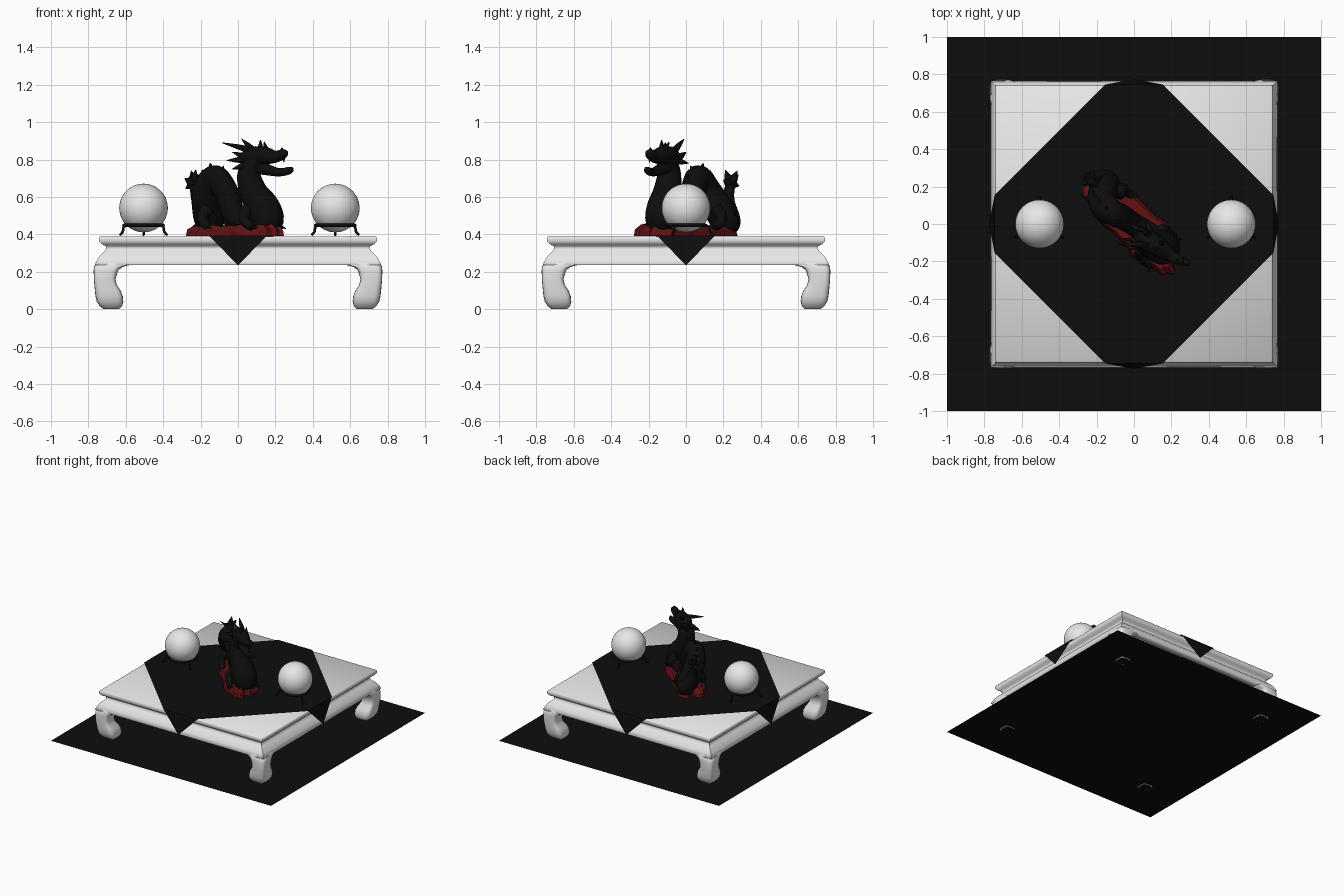
import bpy, bmesh, math, random
from mathutils import Vector

if "Cube" in bpy.data.objects:
    bpy.data.objects.remove(bpy.data.objects["Cube"])

random.seed(4)


def material(name, rgb):
    m = bpy.data.materials.new(name)
    m.diffuse_color = (*rgb, 1)
    m.use_nodes = True
    m.node_tree.nodes["Principled BSDF"].inputs["Base Color"].default_value = m.diffuse_color
    return m


WHITE = material("white", (0.8, 0.8, 0.8))
BLACK = material("black", (0.004, 0.004, 0.004))
RED = material("dark red", (0.12, 0.006, 0.006))


def finish(name, bm, mat, smooth=True):
    bmesh.ops.recalc_face_normals(bm, faces=bm.faces)
    me = bpy.data.meshes.new(name)
    for f in bm.faces:
        f.smooth = smooth
    bm.to_mesh(me)
    bm.free()
    me.materials.append(mat)
    ob = bpy.data.objects.new(name, me)
    bpy.context.collection.objects.link(ob)
    return ob


def loft(bm, rings, cap_start=False, cap_end=False):
    """Join closed rings of points with quads."""
    vs = [[bm.verts.new(p) for p in r] for r in rings]
    n = len(vs[0])
    for a, b in zip(vs, vs[1:]):
        for i in range(n):
            bm.faces.new((a[i], a[(i + 1) % n], b[(i + 1) % n], b[i]))
    if cap_start:
        bm.faces.new(vs[0])
    if cap_end:
        bm.faces.new(vs[-1])
    return vs


def spline(pts, steps=6):
    """Smooth path through (x, y, z, radius) points."""
    p = [Vector(q) for q in pts]
    p = [2 * p[0] - p[1]] + p + [2 * p[-1] - p[-2]]
    out = []
    for a, b, c, d in zip(p, p[1:], p[2:], p[3:]):
        for k in range(steps):
            t = k / steps
            out.append(0.5 * (2 * b + (c - a) * t + (2 * a - 5 * b + 4 * c - d) * t * t
                              + (3 * b - a - 3 * c + d) * t ** 3))
    return out + [p[-2]]


def add_tube(bm, path, sides=12):
    """Sweep a circle of varying radius along a path."""
    c = [Vector(q[:3]) for q in path]
    rings, ref = [], Vector((0.707, 0.707, 0.02))
    for i, q in enumerate(path):
        t = (c[min(i + 1, len(c) - 1)] - c[max(i - 1, 0)]).normalized()
        ref = (ref - t * ref.dot(t)).normalized()
        side = t.cross(ref)
        rings.append([c[i] + q[3] * (math.cos(a) * ref + math.sin(a) * side)
                      for a in (math.tau * k / sides for k in range(sides))])
    loft(bm, rings, True, True)


def add_spike(bm, base, tip, r, sides=6):
    add_tube(bm, [(*base, r), (*(Vector(base).lerp(Vector(tip), 0.5)), r * 0.65), (*tip, 0.002)], sides)


# Floor sheet
bm = bmesh.new()
bmesh.ops.create_grid(bm, x_segments=1, y_segments=1, size=1)
bmesh.ops.translate(bm, verts=bm.verts, vec=(0, 0, 0.005))
finish("floor_sheet", bm, BLACK, False)

# Table top and flared apron: a square swept through a moulding profile
profile = [(0.735, 0.39), (0.742, 0.383), (0.742, 0.362), (0.728, 0.347), (0.707, 0.338),
           (0.705, 0.322), (0.715, 0.308), (0.735, 0.29), (0.752, 0.265), (0.766, 0.235),
           (0.70, 0.235), (0.69, 0.31)]
bm = bmesh.new()
rings = loft(bm, [[(-h, -h, z), (h, -h, z), (h, h, z), (-h, h, z)] for h, z in profile], True, True)
for a, b in zip(rings, rings[1:]):
    for u, v in zip(a, b):
        bm.edges.get((u, v)).smooth = False
finish("table_top", bm, WHITE)

# Curved table legs: rounded squares lofted down, one per corner (z, outer, inner)
leg_rows = [(0.25, 0.76, 0.57), (0.236, 0.766, 0.58), (0.225, 0.77, 0.62), (0.205, 0.772, 0.642),
            (0.16, 0.77, 0.655), (0.13, 0.768, 0.648), (0.10, 0.765, 0.628), (0.07, 0.762, 0.616),
            (0.04, 0.755, 0.613), (0.015, 0.738, 0.62), (0.0, 0.718, 0.635)]


def rounded(t):
    return math.copysign(abs(t) ** 0.45, t)


for sx in (-1, 1):
    for sy in (-1, 1):
        bm = bmesh.new()
        rings = []
        for z, o, i in leg_rows:
            m, h = (o + i) / 2, (o - i) / 2
            rings.append([(sx * (m + h * rounded(math.cos(a))), sy * (m + h * rounded(math.sin(a))), z)
                          for a in (math.tau * k / 24 for k in range(24))])
        loft(bm, rings)
        finish("table_leg", bm, WHITE)

# Cloth laid diagonally, with four hanging corners
bm = bmesh.new()
E, W, Z = 0.745, 0.155, 0.393
octagon, tips = [], []
for k in range(4):
    a = k * math.pi / 2
    c, s = round(math.cos(a)), round(math.sin(a))
    for w in (-W, W):
        octagon.append(bm.verts.new((c * E - s * w, s * E + c * w, Z)))
    tips.append(bm.verts.new((c * 0.775, s * 0.775, 0.235)))
bm.faces.new(octagon)
for k, tip in enumerate(tips):
    bm.faces.new((octagon[2 * k + 1], octagon[2 * k], tip))
finish("cloth", bm, BLACK, False)

# Balls on three-footed ring stands
for x in (-0.505, 0.52):
    bm = bmesh.new()
    bmesh.ops.create_uvsphere(bm, u_segments=40, v_segments=24, radius=0.13)
    bmesh.ops.translate(bm, verts=bm.verts, vec=(x, 0, 0.541))
    finish("ball", bm, WHITE)
    bpy.ops.mesh.primitive_torus_add(location=(x, 0, 0.449), major_radius=0.105, minor_radius=0.009,
                                     major_segments=32, minor_segments=8)
    ring = bpy.context.object
    ring.name = "stand_ring"
    ring.data.materials.append(BLACK)
    bpy.ops.object.shade_smooth()
    bm = bmesh.new()
    for deg in (90, 210, 330):
        c, s = math.cos(math.radians(deg)), math.sin(math.radians(deg))
        add_tube(bm, spline([(x + r * c, r * s, z, 0.007) for r, z in
                             ((0.10, 0.449), (0.122, 0.44), (0.128, 0.415), (0.145, 0.397))], 4), 8)
    finish("stand_feet", bm, BLACK)

# Statue frame: u runs tail to head, v across
D = 0.7071


def uv(u, v, z):
    return (D * (u + v), D * (v - u), z)


# Jagged red rock base
bm = bmesh.new()
N = 40
edge = [1 + 0.2 * abs(math.sin(2 * math.tau * k / N)) + random.uniform(-0.12, 0.1) for k in range(N)]
rings = []
for z, scale in ((0.392, 1.0), (0.42, 0.98), (0.45, 0.86)):
    rings.append([uv(0.30 * scale * e * math.cos(math.tau * k / N), 0.115 * scale * e * math.sin(math.tau * k / N),
                     z + (random.uniform(-0.01, 0.008) if z > 0.4 else 0)) for k, e in enumerate(edge)])
loft(bm, rings, True, True)
finish("rock_base", bm, RED, False)

# Serpent body: neck, chest, humped back and tail
body = spline([(0.11, -0.11, 0.81, 0.05), (0.06, -0.09, 0.73, 0.062), (0.08, -0.10, 0.63, 0.075),
               (0.135, -0.12, 0.54, 0.09), (0.15, -0.12, 0.47, 0.09), (0.07, -0.05, 0.445, 0.065),
               (-0.02, 0.01, 0.51, 0.062), (-0.06, 0.035, 0.62, 0.066), (-0.12, 0.065, 0.70, 0.07),
               (-0.168, 0.11, 0.64, 0.074), (-0.165, 0.17, 0.54, 0.08), (-0.15, 0.215, 0.465, 0.075),
               (-0.185, 0.235, 0.49, 0.055), (-0.215, 0.225, 0.58, 0.035), (-0.235, 0.235, 0.66, 0.025),
               (-0.25, 0.245, 0.71, 0.015)])
bm = bmesh.new()
add_tube(bm, body, 18)
finish("serpent_body", bm, BLACK)

# Spine fins along the back
bm = bmesh.new()
across = Vector((D, D, 0))
for i in range(3, 72, 2):
    if 20 < i < 36:
        continue
    p, t = Vector(body[i][:3]), Vector(body[i + 1][:3]) - Vector(body[i - 1][:3])
    out = across.cross(t).normalized()
    add_spike(bm, p + out * body[i][3] * 0.85, p + out * (body[i][3] + 0.017), 0.014, 5)
finish("spine_fins", bm, BLACK)

# Head with open jaws
bm = bmesh.new()
add_tube(bm, spline([(0.02, -0.06, 0.80, 0.03), (0.07, -0.085, 0.81, 0.058), (0.14, -0.13, 0.82, 0.05),
                     (0.20, -0.17, 0.815, 0.032), (0.245, -0.195, 0.83, 0.026), (0.262, -0.205, 0.825, 0.01)], 4), 14)
add_tube(bm, spline([(0.08, -0.09, 0.77, 0.045), (0.15, -0.135, 0.748, 0.032), (0.22, -0.18, 0.732, 0.022),
                     (0.275, -0.205, 0.742, 0.02), (0.292, -0.215, 0.755, 0.008)], 4), 12)
finish("head_and_jaws", bm, BLACK)

# Horns, brow, cheek spikes and fangs
bm = bmesh.new()
for base, tip, r in (
        ((0.07, -0.11, 0.85), (-0.085, -0.11, 0.89), 0.02), ((0.08, -0.06, 0.85), (0.02, -0.01, 0.91), 0.02),
        ((0.12, -0.13, 0.85), (0.12, -0.13, 0.905), 0.018), ((0.15, -0.11, 0.85), (0.14, -0.09, 0.895), 0.016),
        ((0.04, -0.09, 0.80), (-0.06, -0.08, 0.795), 0.024), ((0.05, -0.04, 0.81), (-0.03, 0.0, 0.84), 0.022),
        ((0.04, -0.11, 0.77), (-0.03, -0.14, 0.75), 0.02), ((0.09, -0.04, 0.79), (0.06, 0.015, 0.78), 0.018),
        ((0.235, -0.19, 0.84), (0.235, -0.19, 0.865), 0.014), ((0.245, -0.195, 0.815), (0.245, -0.195, 0.785), 0.009)):
    add_spike(bm, base, tip, r)
finish("horns", bm, BLACK)

# Flared tail tuft
bm = bmesh.new()
for tip in ((-0.285, 0.21, 0.70), (-0.21, 0.28, 0.72), (-0.25, 0.275, 0.74), (-0.28, 0.26, 0.645),
            (-0.225, 0.21, 0.745), (-0.19, 0.20, 0.69), (-0.23, 0.285, 0.66)):
    add_spike(bm, (-0.238, 0.237, 0.67), tip, 0.03)
finish("tail_tuft", bm, BLACK)

# Four short clawed legs
bm = bmesh.new()
for s in (-1, 1):
    for u0, u1 in ((0.14, 0.21), (-0.17, -0.11)):
        add_tube(bm, spline([(*uv(u0, 0.055 * s, 0.54), 0.035), (*uv(u0 - 0.01, 0.09 * s, 0.49), 0.03),
                             (*uv(u1 - 0.03, 0.095 * s, 0.445), 0.024), (*uv(u1, 0.1 * s, 0.44), 0.018)], 4), 10)
        for k in (-1, 0, 1):
            add_spike(bm, uv(u1, (0.1 + 0.012 * k) * s, 0.442), uv(u1 + 0.03, (0.1 + 0.022 * k) * s, 0.43), 0.009, 5)
finish("serpent_legs", bm, BLACK)
